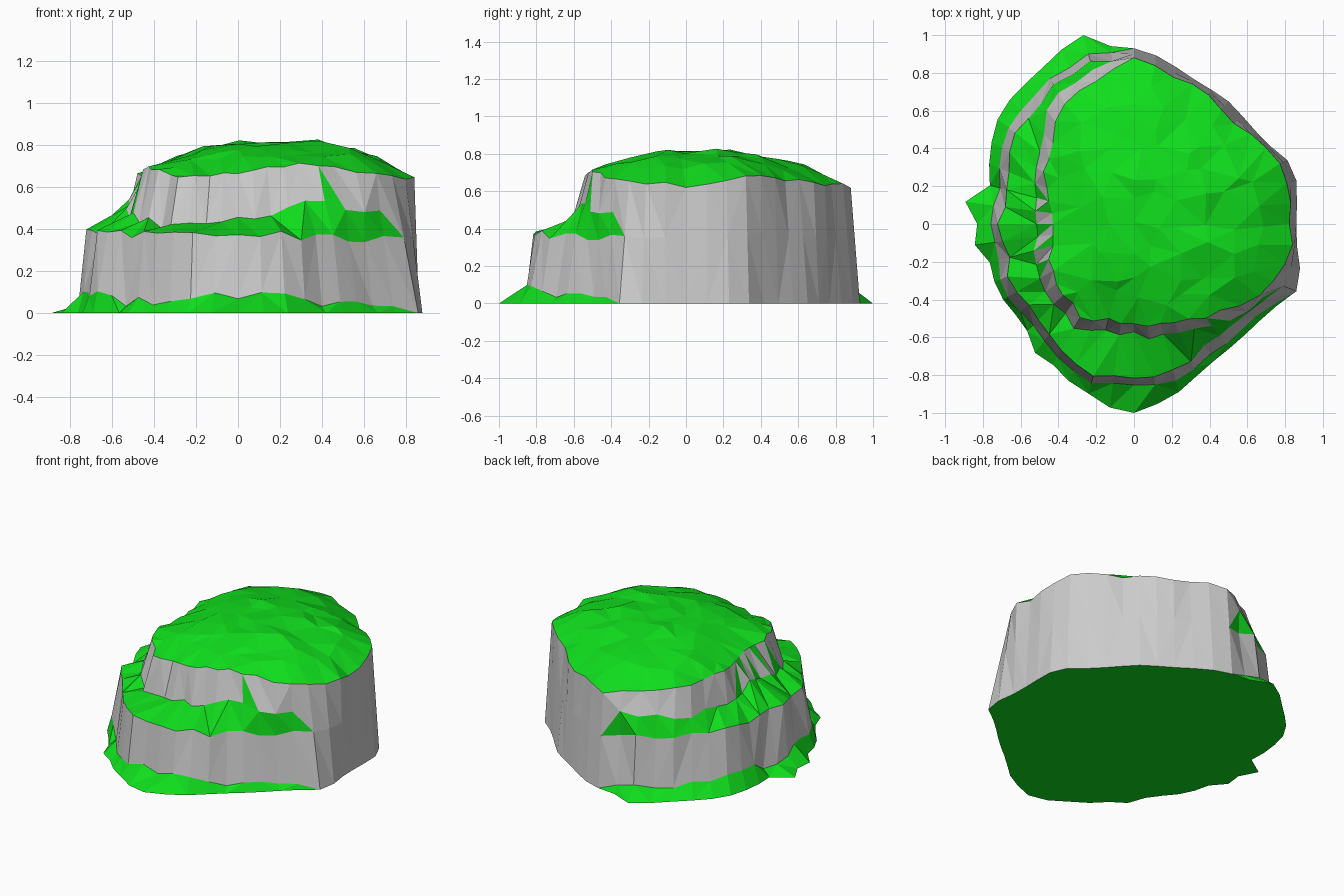
import bpy, bmesh, math, random
from mathutils import Vector
from mathutils.geometry import delaunay_2d_cdt

if "Cube" in bpy.data.objects:
    bpy.data.objects.remove(bpy.data.objects["Cube"])

random.seed(4)
N = 48
grass = bpy.data.materials.new("grass")
grass.diffuse_color = (0.005, 0.73, 0.012, 1)
grass.use_nodes = True
grass.node_tree.nodes["Principled BSDF"].inputs["Base Color"].default_value = grass.diffuse_color

# Plan radii by angle, counter-clockwise from +x
outline = [.86, .87, .89, .88, .83, .81, .81, .82, .82, .83, .86, .90,
           .93, .95, 1.035, 1.0, .96, .94, .93, .91, .87, .83, .79, .90,
           .83, .85, .79, .80, .80, .79, .80, .86, .86, .90, .93, .98,
           1.0, .96, .92, .87, .84, .83, .83, .84, .87, .93, .91, .87]
foot = [.86, .88, .82, .79, .80, .84, .91, .92, .89, .84, .81, .74,
        .75, .75, .76, .75, .80, .87, .86, .86, .80, .79, .85, .89]
rim = [.83, .85, .80, .76, .78, .81, .87, .78, .74, .62, .54, .46,
       .44, .45, .50, .52, .56, .53, .52, .55, .58, .65, .76, .84]
# Heights every 30 degrees
bench_z = [.36, .36, .36, .37, .39, .38, .40, .38, .37, .39, .36, .35]
step_z = [.50, .50, .50, .50, .50, .48, .52, .47, .42, .45, .52, .48]
rim_z = [.63, .69, .64, .63, .66, .66, .68, .69, .66, .67, .71, .67]


def sample(table, i):
    f = (i % N) * len(table) / N
    k = int(f)
    return table[k % len(table)] * (1 - f + k) + table[(k + 1) % len(table)] * (f - k)


def polar(i, r, z):
    a = math.tau * i / N
    return Vector((r * math.cos(a), r * math.sin(a), z))


def jit(s):
    return random.uniform(-s, s)


def make(name, faces, green):
    bm = bmesh.new()
    for f in faces:
        bm.faces.new([bm.verts.new(p) for p in f])
    bmesh.ops.remove_doubles(bm, verts=bm.verts, dist=1e-4)
    bmesh.ops.dissolve_degenerate(bm, edges=bm.edges, dist=1e-4)
    me = bpy.data.meshes.new(name)
    bm.to_mesh(me)
    bm.free()
    if green:
        me.materials.append(grass)
    bpy.context.collection.objects.link(bpy.data.objects.new(name, me))


# Contour rings; the back right is one sheer wall without ledges
base, low, bench, step, top = [], [], [], [], []
for i in range(N):
    sheer = i <= 12 or i >= 45
    base.append(polar(i, outline[i], 0))
    top.append(polar(i, sample(rim, i) + jit(.014), sample(rim_z, i) + jit(.012)))
    if sheer:
        low.append(base[i].copy())
        mid = base[i].lerp(top[i], .55)
        bench.append(mid)
        step.append(mid.copy())
    else:
        r = min(sample(foot, i) + jit(.015), outline[i] - .015)
        low.append(polar(i, r, random.uniform(.03, .07 if i > 38 else .11)))
        bench.append(polar(i, r - .05 + jit(.015), sample(bench_z, i) + jit(.02)))
        s = min(sample(rim, i) + (.085 if 20 < i < 28 else .065), r - .06)
        step.append(polar(i, s + jit(.018), sample(step_z, i) + jit(.03)))


def strip(a, b, only=range(N)):
    out = []
    for i in only:
        j = (i + 1) % N
        if random.random() < .5:
            out += [(a[i], a[j], b[j]), (a[i], b[j], b[i])]
        else:
            out += [(a[i], a[j], b[i]), (a[j], b[j], b[i])]
    return out


ledges = range(12, 45)
make("underside", [base[::-1]], True)
make("grass_skirt", strip(base, low, ledges), True)
make("lower_cliff", strip(low, bench), False)
make("grass_ledge", strip(bench, step, ledges), True)

# Upper cliff: single triangles of it are overgrown, mostly on the left
wall = strip(step, top)
grown = {2 * 41, 2 * 21, 2 * 22 + 1, 2 * 24, 2 * 25 + 1, 2 * 27}
make("upper_cliff", [f for k, f in enumerate(wall) if k not in grown], False)
make("overgrown_patches", [wall[k] for k in sorted(grown)], True)

# Domed grass top: scattered points triangulated inside the rim
pts = [p.xy for p in top]
for gx in range(-7, 8):
    for gy in range(-8, 9):
        x, y = gx * .13 + jit(.045), gy * .13 + jit(.045)
        k = math.atan2(y, x) / math.tau * N
        if math.hypot(x, y) < sample(rim, k) * .88:
            pts.append(Vector((x, y)))
vs, _, fs, origin, _, _ = delaunay_2d_cdt(pts, [], [list(range(N))], 1, 1e-5)
dome = []
for v, src in zip(vs, origin):
    if src and src[0] < N:
        dome.append(top[src[0]])
        continue
    k = math.atan2(v.y, v.x) / math.tau * N
    t = min(1, v.length / sample(rim, k)) ** 2.6
    peak = .805 + .09 * v.x + .04 * v.y
    dome.append(Vector((v.x, v.y, peak * (1 - t) + sample(rim_z, k) * t + jit(.016))))
make("grass_top", [[dome[i] for i in f] for f in fs], True)
